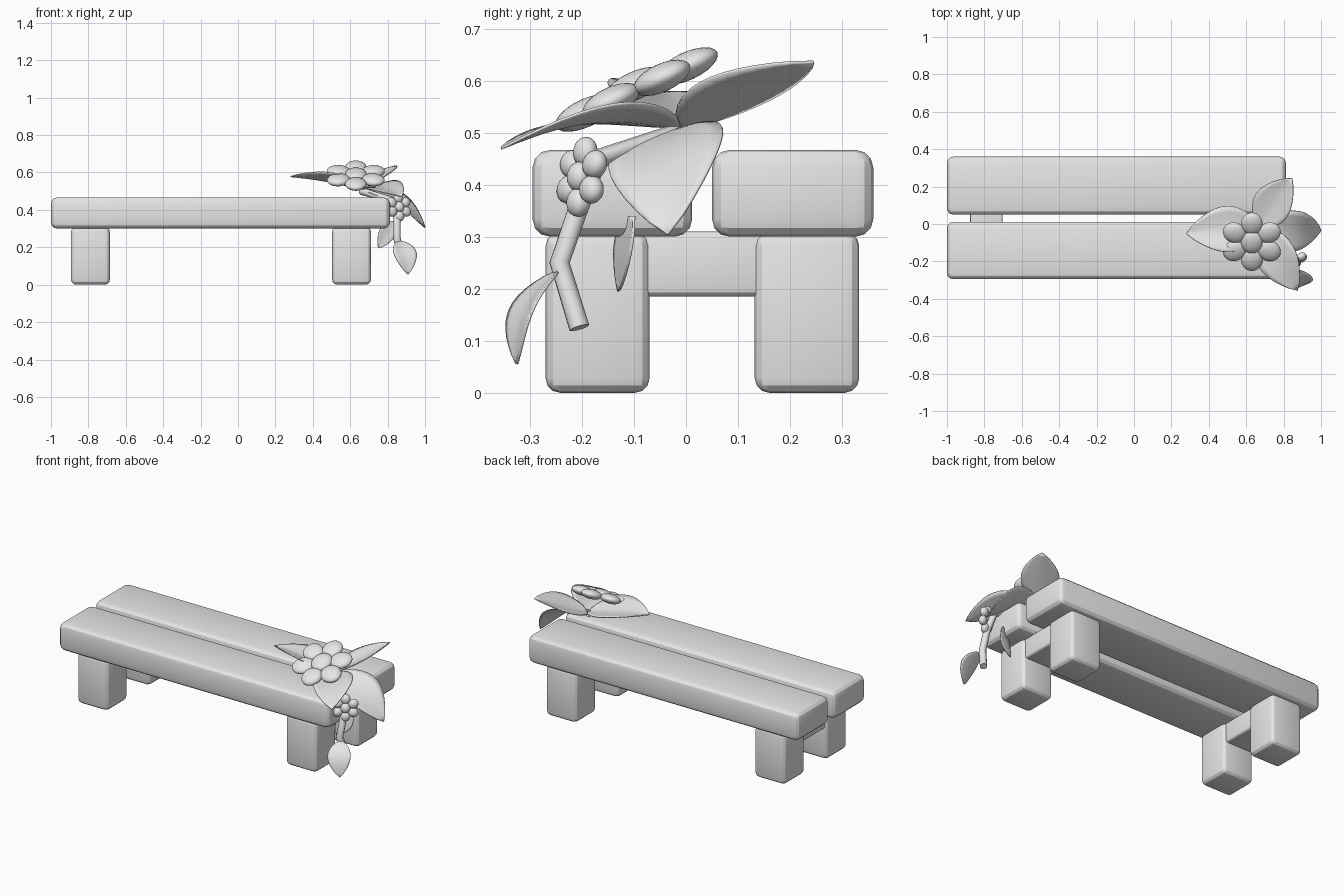
import bpy, bmesh, math
from mathutils import Vector

if "Cube" in bpy.data.objects:
    bpy.data.objects.remove(bpy.data.objects["Cube"])

grey = bpy.data.materials.new("pale_grey")
grey.diffuse_color = (0.8, 0.8, 0.8, 1)
grey.use_nodes = True
grey.node_tree.nodes["Principled BSDF"].inputs["Base Color"].default_value = grey.diffuse_color


def finish(ob, angle=40):
    ob.data.materials.append(grey)
    bpy.ops.object.select_all(action='DESELECT')
    ob.select_set(True)
    bpy.context.view_layer.objects.active = ob
    bpy.ops.object.shade_smooth_by_angle(angle=math.radians(angle))
    return ob


def make(name, bm, angle=40):
    me = bpy.data.meshes.new(name)
    bm.to_mesh(me)
    bm.free()
    ob = bpy.data.objects.new(name, me)
    bpy.context.collection.objects.link(ob)
    return finish(ob, angle)


def block(name, lo, hi, bevel):
    """Rounded box between two corners."""
    lo, hi = Vector(lo), Vector(hi)
    bm = bmesh.new()
    bmesh.ops.create_cube(bm, size=1)
    for v in bm.verts:
        v.co = (lo + hi) / 2 + v.co * (hi - lo)
    bmesh.ops.bevel(bm, geom=bm.edges[:], offset=bevel, segments=3,
                    profile=0.5, affect='EDGES')
    make(name, bm, 25)


def leaf(name, base, tip, up, width, arch, cup, rows=12, cols=8):
    """Pointed leaf from base to tip, arched along and creased across."""
    base, tip = Vector(base), Vector(tip)
    along = tip - base
    side = along.cross(Vector(up)).normalized()
    normal = side.cross(along).normalized()
    bm = bmesh.new()
    grid = []
    for i in range(rows + 1):
        t = i / rows
        half = width / 2 * max(0.012, math.sin(math.pi * t ** 0.85) ** 0.8 if 0 < t < 1 else 0)
        mid = base + along * t + normal * arch * math.sin(math.pi * t)
        grid.append([bm.verts.new(mid + side * half * s + normal * cup * half * abs(s) ** 1.3)
                     for s in (2 * j / cols - 1 for j in range(cols + 1))])
    for a, b in zip(grid, grid[1:]):
        for j in range(cols):
            bm.faces.new((a[j], a[j + 1], b[j + 1], b[j]))
    bmesh.ops.recalc_face_normals(bm, faces=bm.faces[:])
    ob = make(name, bm, 60)
    mod = ob.modifiers.new("thickness", 'SOLIDIFY')
    mod.thickness = 0.005
    mod.offset = 0


def blossom(name, centre, normal, ring, size):
    """Six flattened beads around a central one."""
    rot = Vector(normal).to_track_quat('Z', 'X')
    for k in range(7):
        a = math.radians(60 * k)
        off = Vector((math.cos(a), math.sin(a), 0)) * ring if k < 6 else Vector((0, 0, size[2] * 0.3))
        bm = bmesh.new()
        bmesh.ops.create_uvsphere(bm, u_segments=20, v_segments=12, radius=1)
        for v in bm.verts:
            p = Vector((v.co.x * size[0], v.co.y * size[1], v.co.z * size[2]))
            if k < 6:
                p.rotate(Vector((0, 0, 1)).rotation_difference(Vector((0, 0, 1))))
                c, s = math.cos(a), math.sin(a)
                p = Vector((p.x * c - p.y * s, p.x * s + p.y * c, p.z))
            v.co = Vector(centre) + rot @ (p + off)
        make(f"{name}_bead_{k}", bm, 80)


# seat planks
for name, y0, y1 in (("front", -0.295, 0.012), ("back", 0.05, 0.36)):
    block(f"{name}_plank", (-1, y0, 0.30), (0.812, y1, 0.467), 0.034)

# legs and crossbars
for end, x0, x1 in (("left", -0.893, -0.685), ("right", 0.503, 0.711)):
    block(f"{end}_front_leg", (x0, -0.27, 0), (x1, -0.07, 0.31), 0.028)
    block(f"{end}_back_leg", (x0, 0.132, 0), (x1, 0.333, 0.31), 0.028)
    block(f"{end}_crossbar", (x0 + 0.017, -0.10, 0.185), (x1 - 0.017, 0.16, 0.31), 0.015)

# large blossom and its leaves
blossom("blossom", (0.63, -0.095, 0.583), (0, -0.42, 0.91), 0.107, (0.064, 0.058, 0.027))
leaf("left_leaf", (0.67, -0.02, 0.505), (0.28, -0.05, 0.578), (0, 0.15, 1), 0.25, 0.01, 0.25)
leaf("back_leaf", (0.66, -0.01, 0.505), (0.845, 0.245, 0.636), (-0.35, -0.2, 0.9), 0.21, 0.0, 0.2)
leaf("front_leaf", (0.67, -0.01, 0.51), (0.875, -0.355, 0.47), (-0.2, 0, 0.97), 0.22, 0.03, 0.15)
leaf("right_leaf", (0.67, -0.01, 0.51), (1.0, -0.035, 0.305), (0.5, -0.3, 0.8), 0.23, 0.05, 0.1)

# hanging stem
cu = bpy.data.curves.new("stem", 'CURVE')
cu.dimensions = '3D'
cu.bevel_depth = 0.02
cu.bevel_resolution = 3
cu.use_fill_caps = True
path = [(0.66, -0.01, 0.50), (0.83, -0.17, 0.45), (0.85, -0.205, 0.36),
        (0.85, -0.243, 0.25), (0.875, -0.205, 0.125)]
sp = cu.splines.new('POLY')
sp.points.add(len(path) - 1)
for pt, co in zip(sp.points, path):
    pt.co = (*co, 1)
tmp = bpy.data.objects.new("stem_curve", cu)
bpy.context.collection.objects.link(tmp)
me = bpy.data.meshes.new_from_object(tmp.evaluated_get(bpy.context.evaluated_depsgraph_get()))
bpy.data.objects.remove(tmp)
stem = bpy.data.objects.new("stem", me)
bpy.context.collection.objects.link(stem)
me.materials.clear()
finish(stem)

# small blossom and its leaves
blossom("small_blossom", (0.86, -0.2, 0.415), (0.5, -0.85, 0.15), 0.049, (0.029, 0.027, 0.022))
leaf("small_front_leaf", (0.86, -0.245, 0.235), (0.91, -0.325, 0.055), (0.35, -0.9, 0.3), 0.13, 0.03, 0.1)
leaf("small_back_leaf", (0.83, -0.10, 0.34), (0.75, -0.13, 0.195), (0.4, -1, 0.1), 0.09, 0.005, 0.1)
